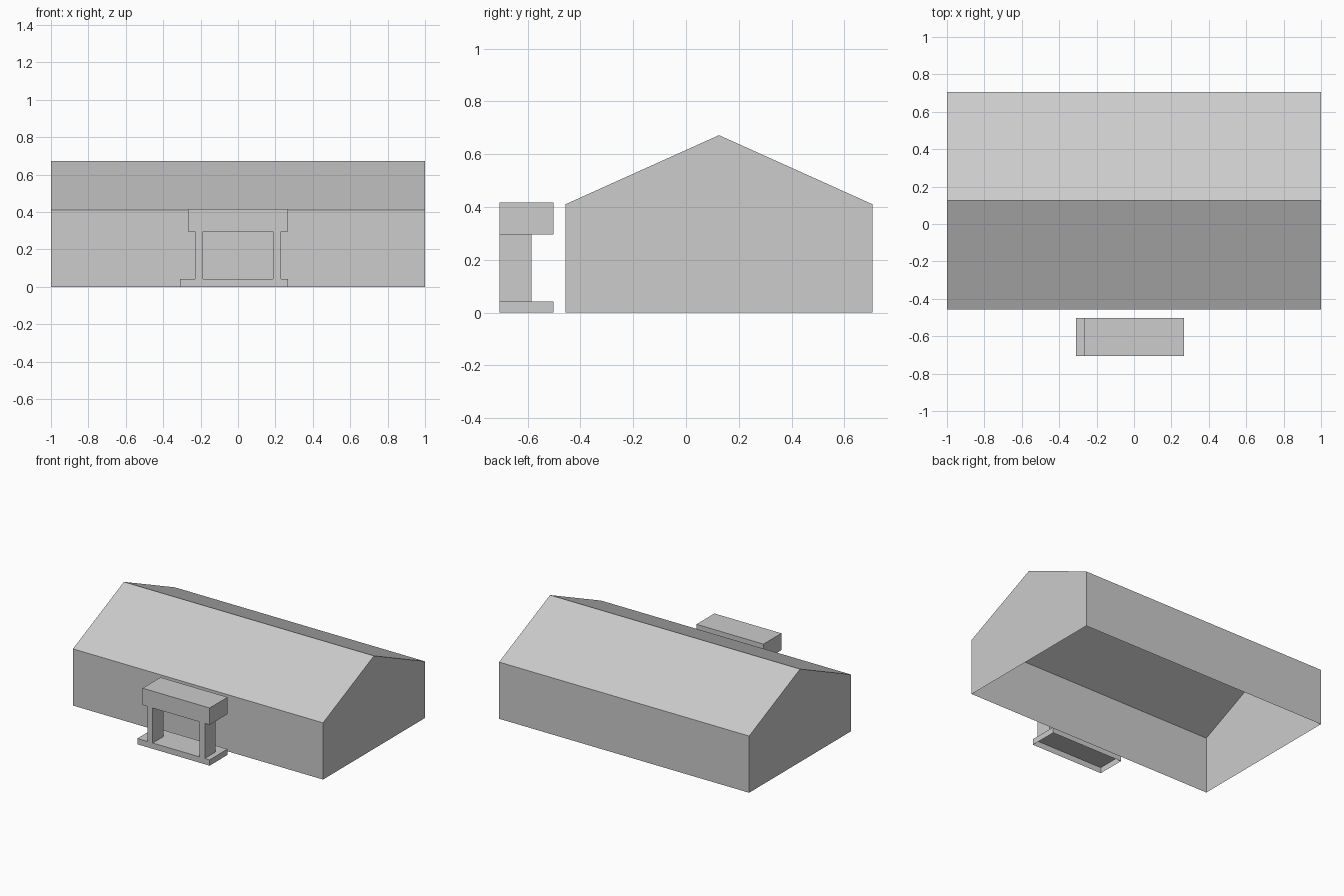
import bpy
import bmesh

cube = bpy.data.objects.get("Cube")
if cube:
    bpy.data.objects.remove(cube, do_unlink=True)

grey = bpy.data.materials.new("light_grey")
grey.use_nodes = True
colour = (0.604, 0.604, 0.604, 1)
grey.diffuse_color = colour
grey.node_tree.nodes["Principled BSDF"].inputs["Base Color"].default_value = colour


def prism(name, profile, x0, x1, is_open):
    """Extrude a (y, z) profile along x, leaving out faces picked by is_open(normal)."""
    bm = bmesh.new()
    face = bm.faces.new([bm.verts.new((x0, y, z)) for y, z in profile])
    result = bmesh.ops.extrude_face_region(bm, geom=[face], use_keep_orig=True)
    moved = [v for v in result["geom"] if isinstance(v, bmesh.types.BMVert)]
    bmesh.ops.translate(bm, verts=moved, vec=(x1 - x0, 0, 0))
    bmesh.ops.recalc_face_normals(bm, faces=bm.faces)
    bm.normal_update()
    unwanted = [f for f in bm.faces if is_open(f.normal)]
    bmesh.ops.delete(bm, geom=unwanted, context="FACES")
    mesh = bpy.data.meshes.new(name)
    bm.to_mesh(mesh)
    bm.free()
    mesh.materials.append(grey)
    obj = bpy.data.objects.new(name, mesh)
    bpy.context.collection.objects.link(obj)
    return obj


def block(name, x0, x1, y0, y1, z0, z1, is_open):
    return prism(name, [(y0, z0), (y1, z0), (y1, z1), (y0, z1)], x0, x1, is_open)


def open_below(n):
    return n.z < -0.9


def open_ends(n):
    return abs(n.z) > 0.9


def closed(n):
    return False


# Main hall: gabled shell, open underneath
back, front, eave = 0.707, -0.457, 0.41
hall = [(front, 0), (back, 0), (back, eave), ((front + back) / 2, 0.672), (front, eave)]
prism("gabled_hall", hall, -1, 1, open_below)

# Free-standing entrance portico
face_y, rear_y = -0.707, -0.502
step_top, lintel_bottom = 0.042, 0.295
block("entrance_step", -0.31, 0.268, face_y, rear_y, 0, step_top, open_below)
block("entrance_lintel", -0.268, 0.268, face_y, rear_y, lintel_bottom, 0.417, closed)
for side, sign in (("left", 1), ("right", -1)):
    x0, x1 = sorted((sign * 0.187, sign * 0.23))
    block(side + "_post", x0, x1, face_y, -0.585, step_top, lintel_bottom, open_ends)
